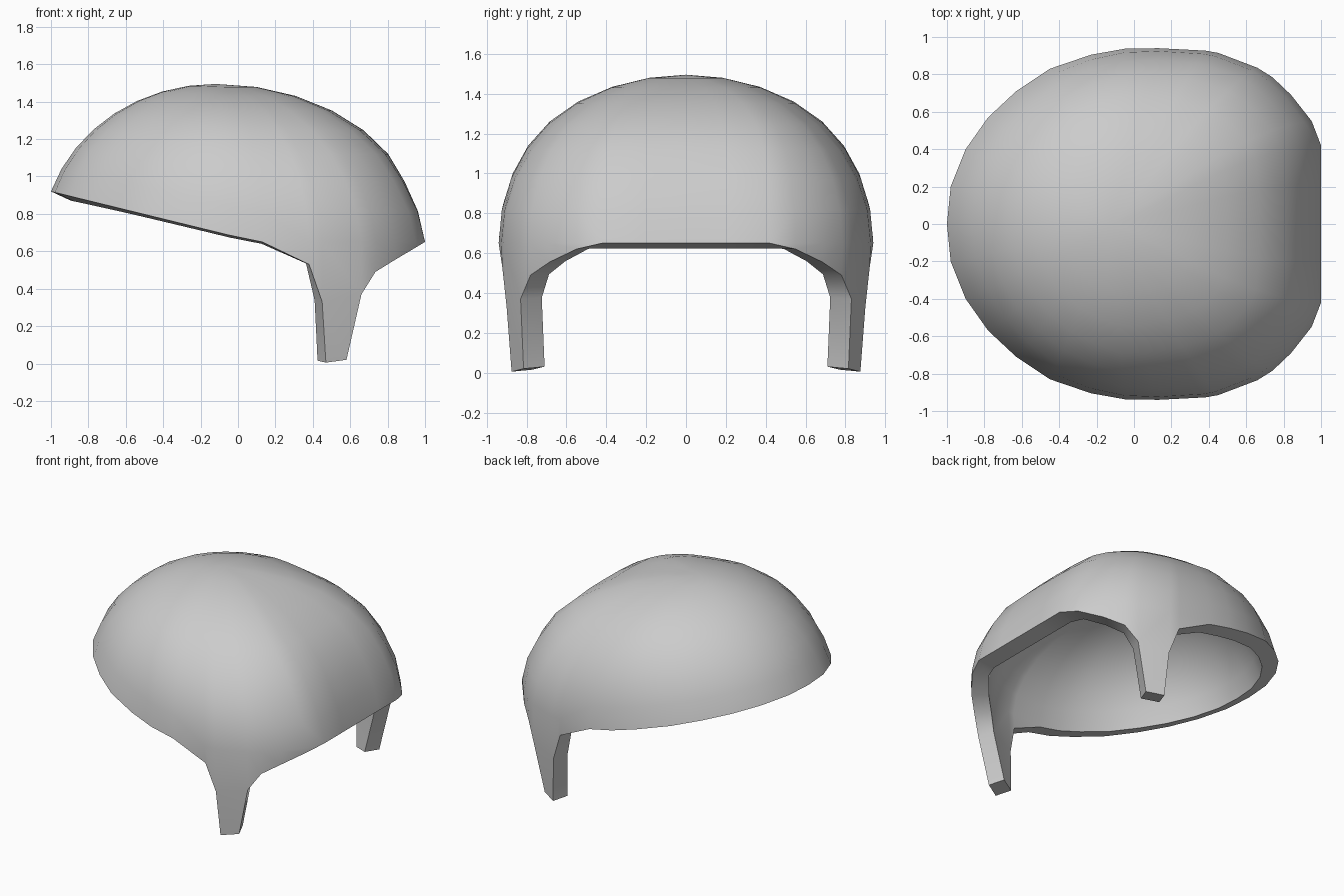
import bpy
import bmesh
from math import acos, sin, cos, hypot, pi, radians

cube = bpy.data.objects.get("Cube")
if cube:
    bpy.data.objects.remove(cube, do_unlink=True)

EQUATOR, RISE, APEX_X, RINGS = 0.65, 0.845, -0.12, 8
HALF_LENGTH, HALF_WIDTH = 1 - APEX_X, 0.94

# One half of the plan outline, from the narrow end round to the flat end
outline = [(-1, 0), (-.98, .2), (-.9, .4), (-.78, .57), (-.63, .71), (-.45, .83),
           (-.23, .905), (-.05, .937), (.13, .94), (.38, .927), (.45, .915),
           (.66, .835), (.74, .785), (.84, .69), (.95, .55), (1, .42), (1, .21), (1, 0)]

# Lower edge of the skirt that gathers into the leg, by outline index
skirt = {9: (.38, .922, .53), 10: (.45, .90, .33), 11: (.66, .83, .37),
         12: (.735, .78, .49), 13: (.84, .685, .555), 14: (.95, .55, .62)}

bm = bmesh.new()
apex = bm.verts.new((APEX_X, 0, EQUATOR + RISE))


def column(x, y):
    """Points from the apex to the tilted rim, with softened shoulders."""
    rim_z = max(EQUATOR, .92 - .245 * (x + 1))
    end = acos((rim_z - EQUATOR) / RISE)
    dx = x - APEX_X
    toward_end = max(0, dx / HALF_LENGTH)
    corner = max(1, hypot(toward_end, y / HALF_WIDTH))
    pull = (1 / corner - 1) * y / HALF_WIDTH
    points = []
    for i in range(1, RINGS + 1):
        a = end * i / RINGS
        r = sin(a) / sin(end)
        spread = r * (1 + pull * (1 - r ** 3))
        bulge = 1 + (.065 + .2 * toward_end ** 3) * sin(pi * r)
        lean = 1 - .025 * toward_end * sin(pi * r ** 12)
        points.append(bm.verts.new((APEX_X + dx * spread * lean, y * spread * bulge,
                                    EQUATOR + RISE * cos(a))))
    return points


# Dome
columns = [column(x, y) for x, y in outline]
for a, b in zip(columns, columns[1:]):
    bm.faces.new((apex, b[0], a[0]))
    for i in range(RINGS - 1):
        bm.faces.new((a[i], b[i], b[i + 1], a[i + 1]))

# Skirt, closing to a point at each end
low = {i: bm.verts.new(p) for i, p in skirt.items()}
for i in range(min(low) - 1, max(low) + 1):
    ring = [columns[i][-1], columns[i + 1][-1], low.get(i + 1), low.get(i)]
    bm.faces.new([v for v in ring if v])

# Leg
tip = [bm.verts.new(p) for p in ((.58, .815, .02), (.47, .875, .005))]
bm.faces.new((low[10], low[11], *tip))

mesh = bpy.data.meshes.new("cap_shell")
bm.to_mesh(mesh)
bm.free()
shell = bpy.data.objects.new("cap_shell", mesh)
bpy.context.collection.objects.link(shell)

# Single grey material
SHADE = (.6, .6, .6, 1)
grey = bpy.data.materials.new("mid_grey")
grey.use_nodes = True
grey.diffuse_color = SHADE
grey.node_tree.nodes["Principled BSDF"].inputs["Base Color"].default_value = SHADE
mesh.materials.append(grey)

# Mirror the half, then give the shell its wall
mirror = shell.modifiers.new("mirror", "MIRROR")
mirror.use_axis = (False, True, False)
wall = shell.modifiers.new("wall", "SOLIDIFY")
wall.thickness = 0.115
wall.offset = -1
wall.use_even_offset = True

for ob in bpy.context.selected_objects:
    ob.select_set(False)
shell.select_set(True)
bpy.context.view_layer.objects.active = shell
for name in ("mirror", "wall"):
    bpy.ops.object.modifier_apply(modifier=name)
bpy.ops.object.shade_smooth_by_angle(angle=radians(40))
